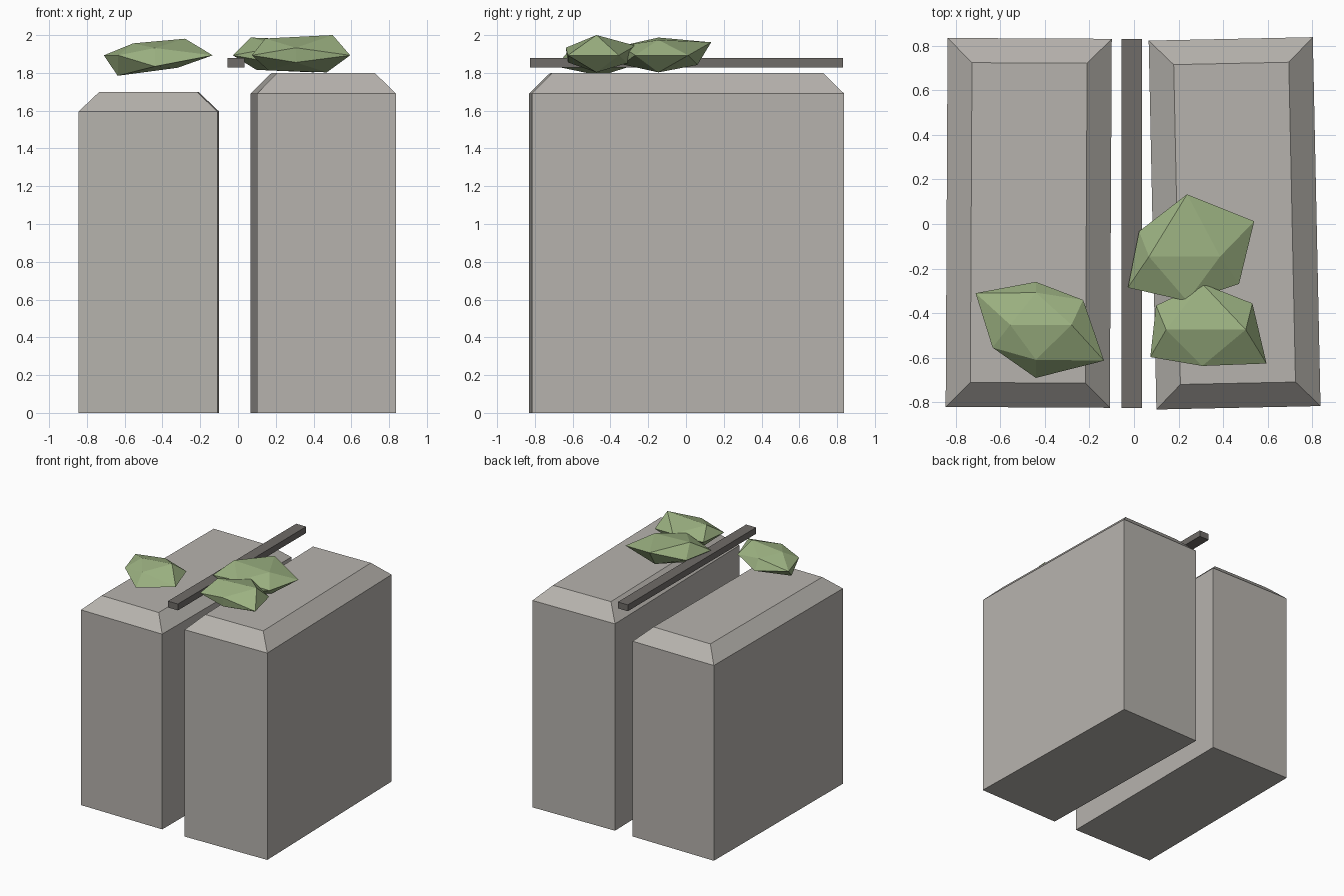
import bpy, bmesh, math
from mathutils import Vector

if "Cube" in bpy.data.objects:
    bpy.data.objects.remove(bpy.data.objects["Cube"])

T = (1 + math.sqrt(5)) / 2


def material(name, rgb):
    m = bpy.data.materials.new(name)
    m.diffuse_color = (*rgb, 1)
    m.use_nodes = True
    m.node_tree.nodes["Principled BSDF"].inputs["Base Color"].default_value = m.diffuse_color
    return m


def make_object(name, verts, faces, mat, location, turn=0.0):
    mesh = bpy.data.meshes.new(name)
    bm = bmesh.new()
    bv = [bm.verts.new(v) for v in verts]
    for f in faces:
        bm.faces.new([bv[i] for i in f])
    bmesh.ops.recalc_face_normals(bm, faces=bm.faces)
    bm.to_mesh(mesh)
    bm.free()
    mesh.materials.append(mat)
    ob = bpy.data.objects.new(name, mesh)
    ob.location = location
    ob.rotation_euler.z = math.radians(turn)
    bpy.context.collection.objects.link(ob)
    return ob


def loft(name, rings, mat, location, turn=0.0):
    """Stack of rectangles (half x, half y, z), capped at both ends."""
    verts = [(sx * a, sy * b, z) for a, b, z in rings
             for sx, sy in ((-1, -1), (1, -1), (1, 1), (-1, 1))]
    faces = [(0, 1, 2, 3), tuple(range(len(verts) - 4, len(verts)))]
    for r in range(0, len(verts) - 4, 4):
        for i in range(4):
            j = (i + 1) % 4
            faces.append((r + i, r + j, r + 4 + j, r + 4 + i))
    return make_object(name, verts, faces, mat, location, turn)


# Icosahedron corners; neighbours are exactly 2 apart
ICO = [Vector(v) for v in (
    (-1, 0, T), (1, 0, T), (-1, 0, -T), (1, 0, -T),
    (-T, 1, 0), (T, 1, 0), (-T, -1, 0), (T, -1, 0),
    (0, T, 1), (0, T, -1), (0, -T, 1), (0, -T, -1))]


def near(i, j):
    return (ICO[i] - ICO[j]).length < 2.1


ICO_FACES = [(i, j, k) for i in range(12) for j in range(i + 1, 12)
             for k in range(j + 1, 12) if near(i, j) and near(j, k) and near(i, k)]


def clump(name, location, radii, mat):
    """Flattened icosahedron with each corner pushed in or out."""
    verts = [(v.x * r, v.y * r * 0.85, v.z * r * 0.34) for v, r in zip(ICO, radii)]
    make_object(name, verts, ICO_FACES, mat, location)


stone = material("stone", (0.47, 0.45, 0.42))
dark = material("dark_stone", (0.16, 0.15, 0.14))
green = material("foliage", (0.33, 0.44, 0.22))

# Two chamfered blocks, slightly turned
for name, x, y, shoulder, top, turn in (("left_block", -0.472, 0.005, 1.595, 1.70, -0.3),
                                        ("right_block", 0.451, 0.003, 1.69, 1.80, 1.2)):
    loft(name, [(0.368, 0.827, 0), (0.368, 0.827, shoulder), (0.258, 0.717, top)],
         stone, (x, y, 0), turn)

# Bar running along the gap
loft("gap_bar", [(0.045, 0.828, 1.828), (0.045, 0.828, 1.88)], dark, (-0.01, 0.002, 0))

# Foliage clumps
clump("left_foliage", (-0.44, -0.452, 1.893),
      (0.115, 0.16, 0.197, 0.12, 0.167, 0.131, 0.12, 0.189, 0.105, 0.14, 0.114, 0.173), green)
clump("front_right_foliage", (0.306, -0.474, 1.893),
      (0.162, 0.195, 0.145, 0.164, 0.128, 0.139, 0.144, 0.178, 0.15, 0.12, 0.118, 0.11), green)
clump("back_right_foliage", (0.238, -0.146, 1.893),
      (0.171, 0.148, 0.14, 0.164, 0.133, 0.186, 0.164, 0.144, 0.203, 0.15, 0.145, 0.14), green)
